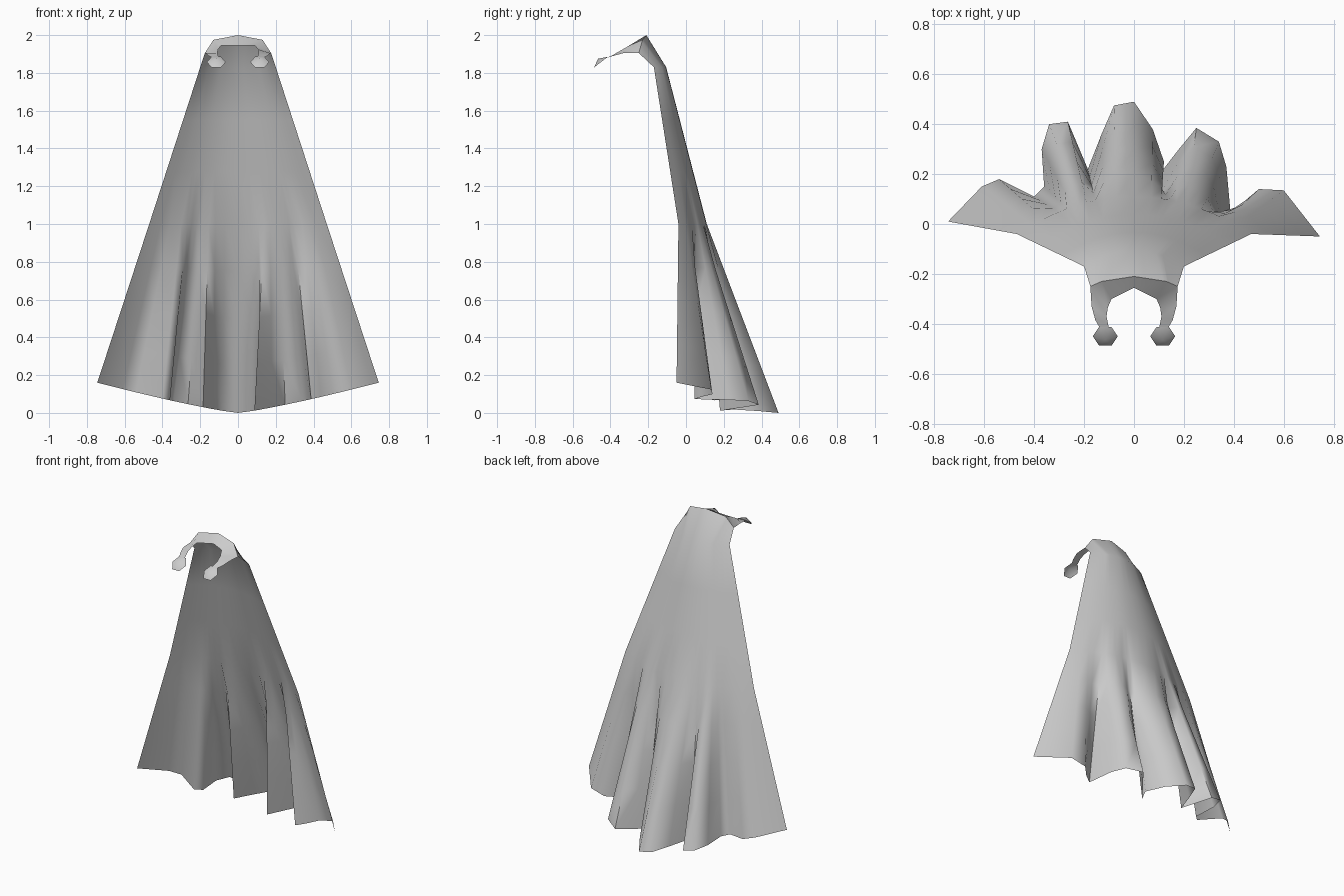
import bpy
import math
from mathutils import Vector

cube = bpy.data.objects.get("Cube")
if cube:
    bpy.data.objects.remove(cube, do_unlink=True)

cloth = bpy.data.materials.new("grey_cloth")
cloth.use_nodes = True
GREY = (0.6, 0.6, 0.6, 1)
cloth.diffuse_color = GREY
cloth.node_tree.nodes["Principled BSDF"].inputs["Base Color"].default_value = GREY


def add_mesh(name, verts, faces, angle=70):
    mesh = bpy.data.meshes.new(name)
    mesh.from_pydata([tuple(v) for v in verts], [], faces)
    mesh.materials.append(cloth)
    obj = bpy.data.objects.new(name, mesh)
    bpy.context.collection.objects.link(obj)
    bpy.ops.object.select_all(action="DESELECT")
    obj.select_set(True)
    bpy.context.view_layer.objects.active = obj
    bpy.ops.object.shade_smooth_by_angle(angle=math.radians(angle))
    return obj


def sheet(name, rows):
    """Join rows of points into a grid of quads."""
    n = len(rows[0])
    faces = [(r * n + c, r * n + c + 1, (r + 1) * n + c + 1, (r + 1) * n + c)
             for r in range(len(rows) - 1) for c in range(n - 1)]
    return add_mesh(name, [p for row in rows for p in row], faces)


def along(points, t):
    """Point on a polyline, t running 0..1 over equal steps."""
    s = min(t, 0.9999) * (len(points) - 1)
    i = int(s)
    return Vector(points[i]).lerp(Vector(points[i + 1]), s - i)


# Pleated hem: x where the pleat starts at the waist, then hem x and y
HEM = [(-.47, -.745, .01), (-.41, -.61, .15), (-.36, -.54, .18), (-.30, -.40, .11),
       (-.27, -.36, .15), (-.245, -.37, .30), (-.22, -.34, .40), (-.19, -.265, .41),
       (-.155, -.185, .22), (-.12, -.13, .36), (-.07, -.08, .475), (0, 0, .49),
       (.07, .075, .38), (.11, .12, .25), (.14, .087, .18), (.17, .18, .30),
       (.21, .25, .385), (.24, .34, .33), (.27, .37, .23), (.295, .387, .045),
       (.34, .44, .08), (.37, .50, .14), (.41, .60, .135), (.47, .745, -.05)]

# Neck edge from the middle of the back round to the side
NECK = [(0, -.21, 2.0), (.13, -.23, 1.975), (.175, -.25, 1.905)]


def neck(u):
    p = along(NECK, abs(u))
    p.x = math.copysign(p.x, u)
    return p


def shoulder(u):
    return Vector((.2 * u, -.105 - .065 * u * u, 1.83))


def waist(u):
    return Vector((.47 * u, .11 - .15 * u * u, 1.0))


# Cloak body
us = [h[0] / .47 for h in HEM]
hem = [Vector((x, y, .16 * (abs(x) / .745) ** 1.2)) for _, x, y in HEM]
top = [neck(u) for u in us]
mid = [shoulder(u) for u in us]
low = [waist(u) for u in us]
rows = [top, mid]
rows += [[a.lerp(b, k / 3) for a, b in zip(mid, low)] for k in (1, 2, 3)]
rows += [[a.lerp(b, k / 4) for a, b in zip(low, hem)] for k in (1, 2, 3, 4)]
sheet("cloak", rows)

# Collar band with two arms reaching forward
OUTER = NECK + [(.17, -.33, 1.905), (.155, -.385, 1.89), (.135, -.42, 1.88)]
INNER = [(0, -.255, 1.945), (.09, -.30, 1.945), (.105, -.335, 1.925),
         (.11, -.37, 1.905), (.105, -.395, 1.89), (.10, -.42, 1.88)]


def both_sides(half):
    return [(-x, y, z) for x, y, z in reversed(half[1:])] + half


sheet("collar", [both_sides(INNER), both_sides(OUTER)])

# Six-sided domed clasps at the ends of the arms
for name, side in (("left_clasp", 1), ("right_clasp", -1)):
    ring = []
    for k in range(6):
        a = math.radians(60 * k)
        ring.append((side * (.115 + .05 * math.cos(a)),
                     -.45 - .043 * math.sin(a), 1.857 - .033 * math.sin(a)))
    centre = (side * .115, -.465, 1.875)
    fan = [(k, 6, (k + 1) % 6) if side > 0 else ((k + 1) % 6, 6, k) for k in range(6)]
    add_mesh(name, ring + [centre], fan)
